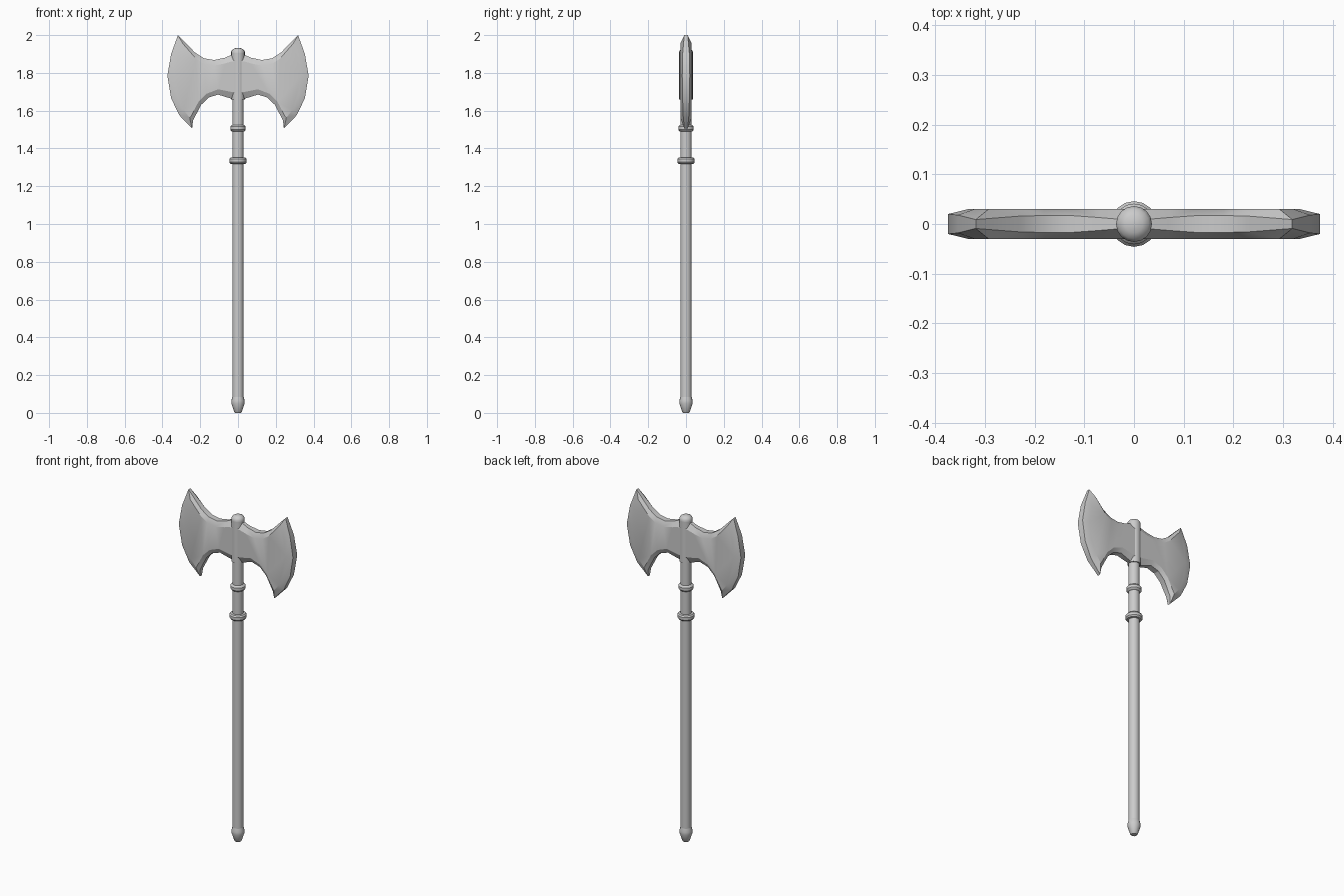
import bpy, bmesh, math

if "Cube" in bpy.data.objects:
    bpy.data.objects.remove(bpy.data.objects["Cube"])


def finish(bm, name, angle):
    bmesh.ops.recalc_face_normals(bm, faces=bm.faces[:])
    me = bpy.data.meshes.new(name)
    bm.to_mesh(me)
    bm.free()
    ob = bpy.data.objects.new(name, me)
    bpy.context.collection.objects.link(ob)
    bpy.ops.object.select_all(action='DESELECT')
    ob.select_set(True)
    bpy.context.view_layer.objects.active = ob
    bpy.ops.object.shade_smooth_by_angle(angle=math.radians(angle))
    return ob


def lathe(name, profile, n=16):
    """Closed turned solid from (radius, z) points."""
    bm = bmesh.new()
    rings = [[bm.verts.new((r * math.cos(2 * math.pi * i / n),
                            r * math.sin(2 * math.pi * i / n), z))
              for i in range(n)] for r, z in profile]
    for a, b in zip(rings, rings[1:]):
        for i in range(n):
            j = (i + 1) % n
            bm.faces.new((a[i], a[j], b[j], b[i]))
    bm.faces.new(rings[0])
    bm.faces.new(rings[-1])
    return finish(bm, name, 35)


# Shaft, pommel, rings, socket and top cap
lathe("shaft", [(0.03, 0.04), (0.03, 1.90)])
lathe("pommel", [(0.016, 0), (0.02, 0.004), (0.035, 0.05), (0.035, 0.065), (0.03, 0.085)])
for name, z, r in (("upper_ring", 1.507, 0.041), ("lower_ring", 1.335, 0.046)):
    lathe(name, [(0.03, z - 0.018), (r - 0.006, z - 0.016), (r, z - 0.008),
                 (r, z + 0.008), (r - 0.006, z + 0.016), (0.03, z + 0.018)])
lathe("socket", [(0.036, 1.66), (0.036, 1.905)])
lathe("top_cap", [(0.03, 1.895), (0.036, 1.90), (0.036, 1.912), (0.03, 1.923),
                  (0.018, 1.93), (0.004, 1.932)])

# Double blade: rim points (x, z, half thickness) and matching raised face points (x, z)
rim = [(0, 1.90, .010), (.035, 1.895, .010), (.07, 1.88, .013), (.127, 1.868, .017),
       (.18, 1.877, .017), (.228, 1.908, .016), (.318, 2.0, .009),
       (.354, 1.90, .018), (.374, 1.785, .020), (.354, 1.665, .018), (.31, 1.575, .015),
       (.243, 1.505, .009), (.238, 1.548, .014), (.196, 1.63, .017), (.155, 1.67, .017),
       (.105, 1.685, .017), (.04, 1.665, .012), (0, 1.66, .010)]
face = [(0, 1.865), (.035, 1.86), (.07, 1.85), (.127, 1.838),
        (.18, 1.847), (.222, 1.875), (.292, 1.955),
        (.32, 1.89), (.333, 1.785), (.32, 1.68), (.288, 1.603),
        (.256, 1.563), (.248, 1.572), (.21, 1.645), (.165, 1.69),
        (.105, 1.713), (.04, 1.70), (0, 1.695)]
bm = bmesh.new()
rows = []
for s in (-1, 1):
    outer = [bm.verts.new((x, s * e, z)) for x, z, e in rim]
    inner = [bm.verts.new((x, s * 0.03, z)) for x, z in face]
    bm.faces.new(inner)
    for i in range(len(rim) - 1):
        bm.faces.new((outer[i], outer[i + 1], inner[i + 1], inner[i]))
    rows.append(outer)
for i in range(len(rim) - 1):
    bm.faces.new((rows[0][i], rows[0][i + 1], rows[1][i + 1], rows[1][i]))
blade = finish(bm, "double_blade", 25)
m = blade.modifiers.new("mirror", 'MIRROR')
m.use_axis[0] = True
